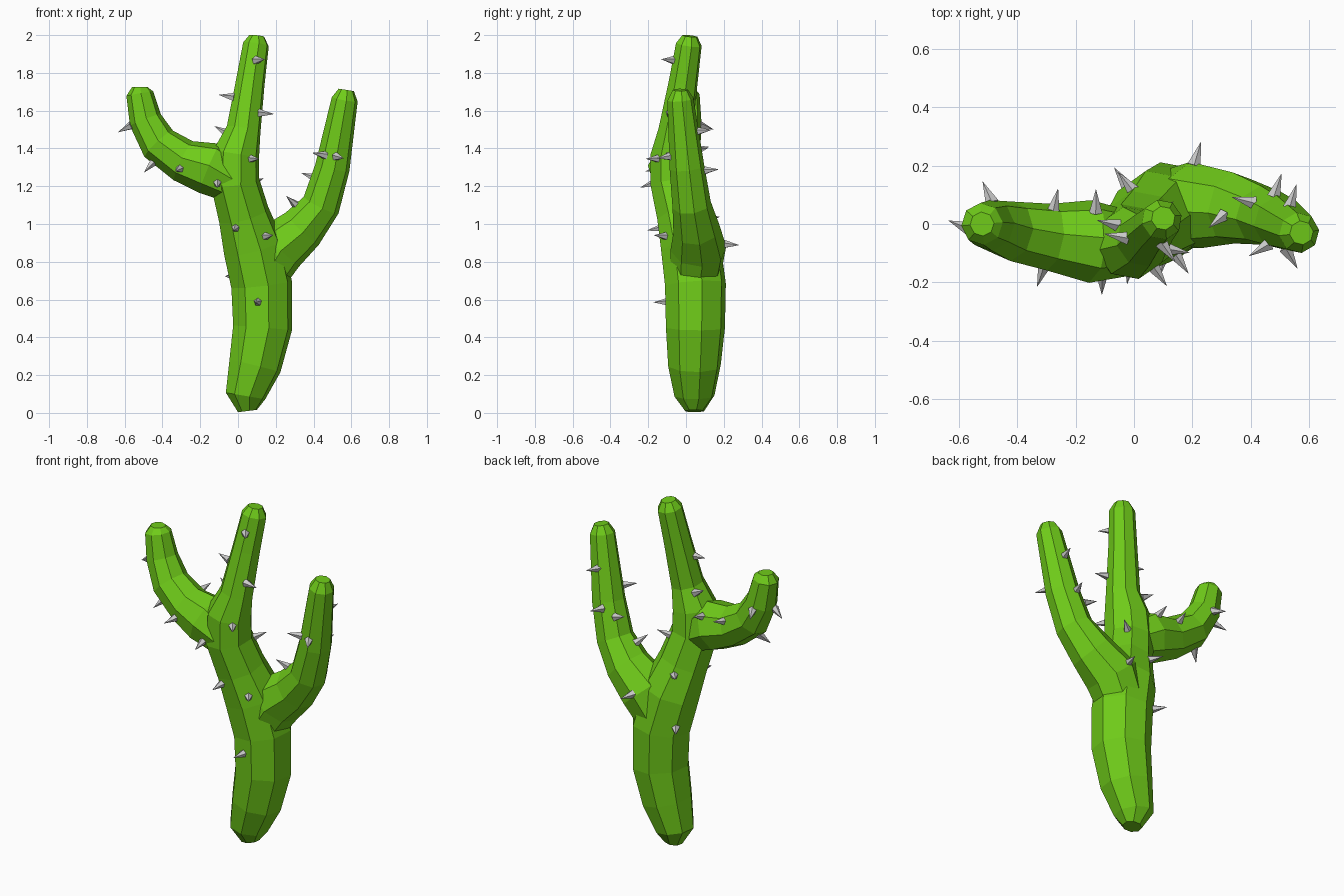
import bpy, bmesh, math
from mathutils import Vector

if "Cube" in bpy.data.objects:
    bpy.data.objects.remove(bpy.data.objects["Cube"])

SIDES = 8

green = bpy.data.materials.new("cactus_green")
green.diffuse_color = (0.16, 0.6, 0.01, 1)
green.use_nodes = True
green.node_tree.nodes["Principled BSDF"].inputs["Base Color"].default_value = green.diffuse_color


def new_object(name, bm):
    bmesh.ops.recalc_face_normals(bm, faces=bm.faces)
    me = bpy.data.meshes.new(name)
    bm.to_mesh(me)
    bm.free()
    ob = bpy.data.objects.new(name, me)
    bpy.context.collection.objects.link(ob)
    return ob


def tube(name, path, twist):
    """Faceted tube along (x, y, z, radius) points, closed at both ends."""
    bm = bmesh.new()
    pts = [Vector(p[:3]) for p in path]
    rings = []
    for i, p in enumerate(pts):
        t = (pts[min(i + 1, len(pts) - 1)] - pts[max(i - 1, 0)]).normalized()
        u = Vector((0, 1, 0))
        u = (u - t * u.dot(t)).normalized()
        v = t.cross(u)
        ring = []
        for k in range(SIDES):
            a = math.radians(twist) + k * math.tau / SIDES
            ring.append(bm.verts.new(p + path[i][3] * 1.03 * (u * math.cos(a) + v * math.sin(a))))
        rings.append(ring)
    for a, b in zip(rings, rings[1:]):
        for k in range(SIDES):
            n = (k + 1) % SIDES
            bm.faces.new((a[k], a[n], b[n], b[k]))
    bm.faces.new(rings[0])
    bm.faces.new(rings[-1])
    ob = new_object(name, bm)
    ob.data.materials.append(green)
    return ob


# Main stem with rounded foot and tip
stem = tube("cactus_body", [
    (0.05, 0.045, 0.01, 0.05), (0.04, 0.045, 0.09, 0.105), (0.09, 0.045, 0.25, 0.138),
    (0.13, 0.05, 0.45, 0.155), (0.125, 0.05, 0.68, 0.16), (0.08, 0.025, 0.88, 0.158),
    (0.03, -0.02, 1.05, 0.135), (-0.015, -0.06, 1.22, 0.128), (-0.01, -0.065, 1.37, 0.122),
    (0.03, -0.055, 1.5, 0.09), (0.065, -0.015, 1.75, 0.076), (0.095, 0.015, 1.95, 0.068),
    (0.1, 0.02, 1.995, 0.04)], 12)

# Two side arms
left_arm = tube("left_arm", [
    (-0.02, -0.065, 1.22, 0.11), (-0.15, -0.06, 1.295, 0.138), (-0.29, -0.045, 1.335, 0.112),
    (-0.42, -0.025, 1.425, 0.1), (-0.49, -0.005, 1.55, 0.085), (-0.52, 0, 1.69, 0.07),
    (-0.52, 0, 1.725, 0.04)], 5)
right_arm = tube("right_arm", [
    (0.12, 0.05, 0.72, 0.13), (0.21, 0.065, 0.87, 0.145), (0.34, 0.055, 0.975, 0.12),
    (0.44, 0.03, 1.1, 0.1), (0.5, 0.005, 1.3, 0.09), (0.565, -0.03, 1.66, 0.068),
    (0.573, -0.03, 1.71, 0.04)], 8)

# Join arms into one body
bpy.context.view_layer.objects.active = stem
for arm in (left_arm, right_arm):
    mod = stem.modifiers.new("join", 'BOOLEAN')
    mod.operation = 'UNION'
    mod.solver = 'EXACT'
    mod.object = arm
    bpy.ops.object.modifier_apply(modifier=mod.name)
    bpy.data.objects.remove(arm, do_unlink=True)
bpy.context.view_layer.update()

# Approximate spine tips: each spine grows from the nearest skin point
TIPS = [
    (0.09, -0.18, 0.585), (-0.02, -0.18, 0.97), (0.18, -0.16, 0.94), (-0.11, -0.25, 1.19),
    (-0.33, -0.21, 1.28), (0.44, -0.13, 1.365), (0.55, -0.15, 1.35), (0.09, -0.18, 1.345),
    (0.1, -0.14, 1.88), (-0.64, -0.04, 1.49), (-0.5, -0.08, 1.27), (-0.1, -0.07, 1.69),
    (-0.16, 0.06, 1.54), (0.14, -0.09, 1.585), (0.34, 0.1, 1.27), (0.29, 0.03, 1.12),
    (-0.07, 0.17, 0.72), (0.11, 0.06, 1.23), (0.22, 0.25, 0.89), (0.5, 0.17, 1.29),
    (0.56, 0.15, 1.5), (-0.52, 0.15, 1.5), (-0.26, 0.12, 1.41), (-0.13, 0.1, 1.4),
    (-0.04, 0.16, 1.035)]

bm = bmesh.new()
for tip in TIPS:
    ok, base, n, _ = stem.closest_point_on_mesh(Vector(tip))
    rot = n.to_track_quat('Z', 'Y').to_matrix().to_4x4()
    made = bmesh.ops.create_cone(bm, cap_ends=True, segments=5, radius1=0.024,
                                 radius2=0, depth=0.085)["verts"]
    bmesh.ops.transform(bm, matrix=rot, verts=made)
    bmesh.ops.translate(bm, vec=base + n * 0.034, verts=made)
bmesh.ops.remove_doubles(bm, verts=bm.verts, dist=1e-5)
new_object("spines", bm)
